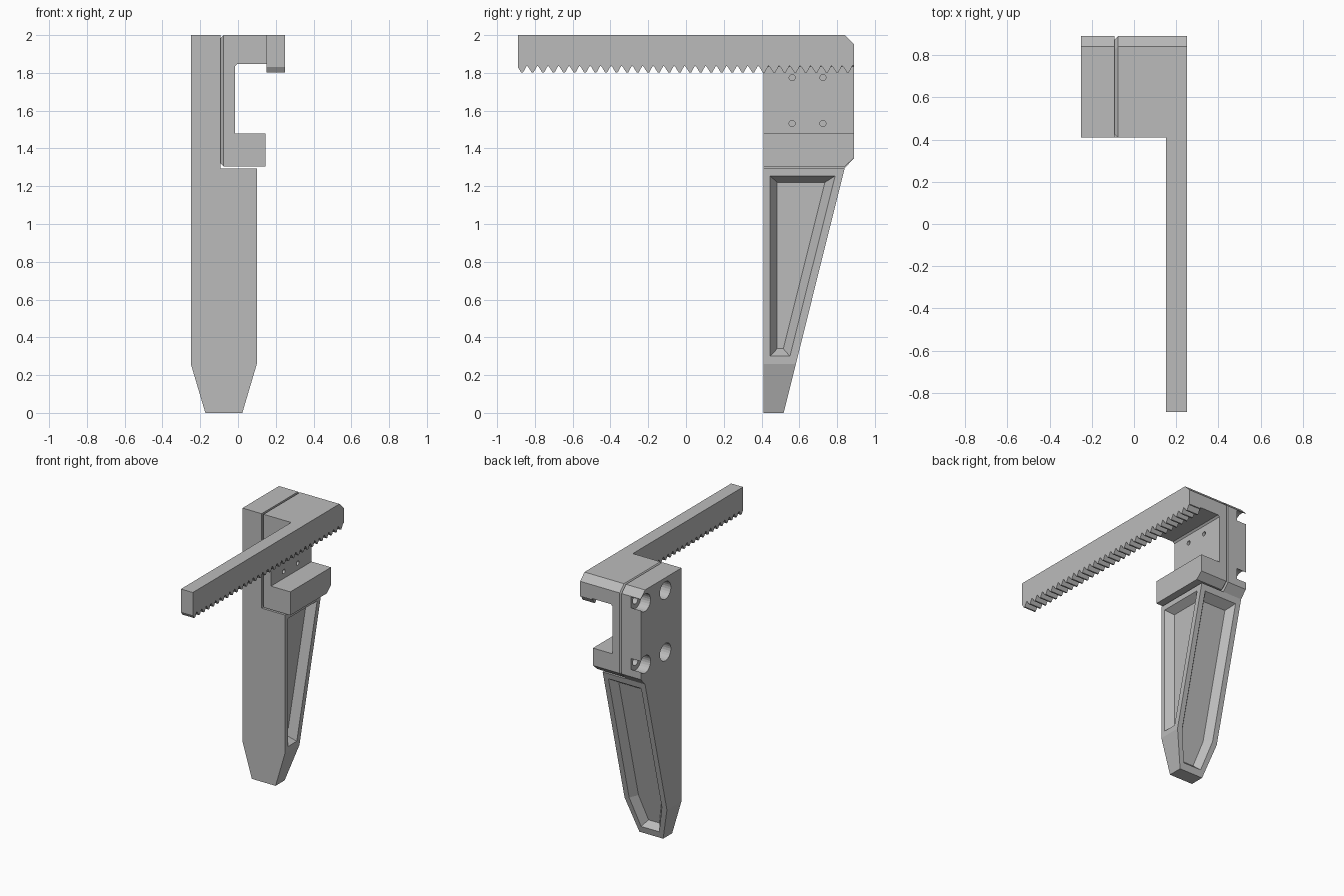
import bpy, bmesh, math
from mathutils import Vector, Matrix

if "Cube" in bpy.data.objects:
    bpy.data.objects.remove(bpy.data.objects["Cube"], do_unlink=True)

grey = bpy.data.materials.new("plain grey")
grey.use_nodes = True
grey.diffuse_color = (0.5, 0.5, 0.5, 1)
grey.node_tree.nodes["Principled BSDF"].inputs["Base Color"].default_value = (0.5, 0.5, 0.5, 1)


def make(name, bm):
    bmesh.ops.recalc_face_normals(bm, faces=bm.faces[:])
    mesh = bpy.data.meshes.new(name)
    bm.to_mesh(mesh)
    bm.free()
    mesh.materials.append(grey)
    ob = bpy.data.objects.new(name, mesh)
    bpy.context.collection.objects.link(ob)
    return ob


def loft(name, loop_a, loop_b):
    """Closed solid between two matching loops of points."""
    bm = bmesh.new()
    a = [bm.verts.new(p) for p in loop_a]
    b = [bm.verts.new(p) for p in loop_b]
    bm.faces.new(a)
    bm.faces.new(b)
    for i in range(len(a)):
        j = (i + 1) % len(a)
        bm.faces.new((a[i], a[j], b[j], b[i]))
    return make(name, bm)


def prism_x(name, yz, x0, x1):
    return loft(name, [(x0, y, z) for y, z in yz], [(x1, y, z) for y, z in yz])


def prism_y(name, xz, y0, y1):
    return loft(name, [(x, y0, z) for x, z in xz], [(x, y1, z) for x, z in xz])


def rod_x(name, x0, x1, y, z, r):
    bm = bmesh.new()
    place = Matrix.Translation(((x0 + x1) / 2, y, z)) @ Matrix.Rotation(math.pi / 2, 4, 'Y')
    bmesh.ops.create_cone(bm, cap_ends=True, segments=24, radius1=r, radius2=r,
                          depth=x1 - x0, matrix=place)
    return make(name, bm)


def pocket(name, outer, inner):
    """Tapered cutter, stretched a little beyond the surface."""
    top = [Vector(o) + (Vector(o) - Vector(i)) * 0.2 for o, i in zip(outer, inner)]
    return loft(name, top, inner)


def combine(ob, tool, operation):
    tool.hide_render = True
    mod = ob.modifiers.new(operation, 'BOOLEAN')
    mod.operation = operation
    mod.solver = 'EXACT'
    mod.object = tool
    bpy.context.view_layer.objects.active = ob
    bpy.ops.object.modifier_apply(modifier=mod.name)
    bpy.data.objects.remove(tool, do_unlink=True)


FRONT, BACK, C = 0.41, 0.89, 0.05
SHELF = 1.295


def back_y(z):
    return 0.517 + (BACK - C - 0.517) * z / SHELF


# Finger: side outline crossed with the front outline
finger = prism_x("finger", [(FRONT, 0), (back_y(0), 0), (BACK - C, SHELF), (BACK, 1.35),
                            (BACK, 2 - C), (BACK - C, 2), (FRONT, 2)], -0.3, 0.2)
combine(finger, prism_y("outline", [(-0.17, -0.01), (0.02, -0.01), (0.10, 0.26), (0.10, SHELF),
                                    (-0.092, SHELF), (-0.092, 2.1), (-0.25, 2.1),
                                    (-0.25, 0.26)], 0.2, 1.1), 'INTERSECT')

# Tapered recess in the finger's side
outer = [(0.445, 1.255), (0.79, 1.255), (0.55, 0.30), (0.445, 0.30)]
inner = [(0.483, 1.22), (0.735, 1.22), (0.515, 0.34), (0.483, 0.34)]
combine(finger, pocket("side_recess", [(0.10, y, z) for y, z in outer],
                       [(0.045, y, z) for y, z in inner]), 'DIFFERENCE')

# Tapered recess in the finger's sloping back
outer = [(-0.21, 1.25), (0.06, 1.25), (0.06, 0.27), (0.0, 0.05), (-0.15, 0.05), (-0.21, 0.27)]
inner = [(-0.17, 1.21), (0.02, 1.21), (0.02, 0.28), (-0.03, 0.09), (-0.12, 0.09), (-0.17, 0.28)]
combine(finger, pocket("back_recess", [(x, back_y(z), z) for x, z in outer],
                       [(x, back_y(z) - 0.055, z) for x, z in inner]), 'DIFFERENCE')

# Bracket: C-shaped outline with clipped back corners
bracket = prism_y("bracket", [(-0.076, 1.305), (0.145, 1.305), (0.145, 1.48), (-0.015, 1.48),
                              (-0.015, 1.835), (-0.003, 1.847), (0.155, 1.847), (0.155, 2),
                              (-0.076, 2)], FRONT, BACK)
side = [(FRONT, 1.305), (BACK - C, 1.305), (BACK, 1.35), (BACK, 2 - C), (BACK - C, 2), (FRONT, 2)]
combine(bracket, prism_x("clip", side, -0.2, 0.3), 'INTERSECT')

# Bevelled pad where the bracket meets the finger
mid_y, mid_z, e = (FRONT + BACK) / 2, 1.6525, 0.016
shrunk = [(mid_y + (y - mid_y) * (1 - e / 0.24), mid_z + (z - mid_z) * (1 - e / 0.3475))
          for y, z in side]
pad = loft("bracket_pad", [(-0.076, y, z) for y, z in side], [(-0.092, y, z) for y, z in shrunk])

# Counterbored bolt holes in the finger
for y in (0.60, 0.84):
    for z in (1.445, 1.905):
        combine(finger, rod_x("counterbore", -0.3, -0.17, y, z, 0.065), 'DIFFERENCE')
        combine(finger, rod_x("bolt_hole", -0.2, -0.05, y, z, 0.03), 'DIFFERENCE')

# Small holes through the bracket web
for y in (0.562, 0.725):
    for z in (1.532, 1.775):
        for part in (bracket, pad):
            combine(part, rod_x("pin_hole", -0.15, 0.03, y, z, 0.016), 'DIFFERENCE')

# Toothed rack
count = 32
pitch = 2 * BACK / count
rack_side = [(BACK, 2 - C), (BACK - C, 2), (-BACK, 2)]
for k in range(count):
    y = -BACK + k * pitch
    rack_side += [(y, 1.83), (y + pitch * 0.3, 1.803), (y + pitch * 0.5, 1.803),
                  (y + pitch * 0.85, 1.838)]
rack_side.append((BACK, 1.838))
prism_x("toothed_rack", rack_side, 0.152, 0.25)
